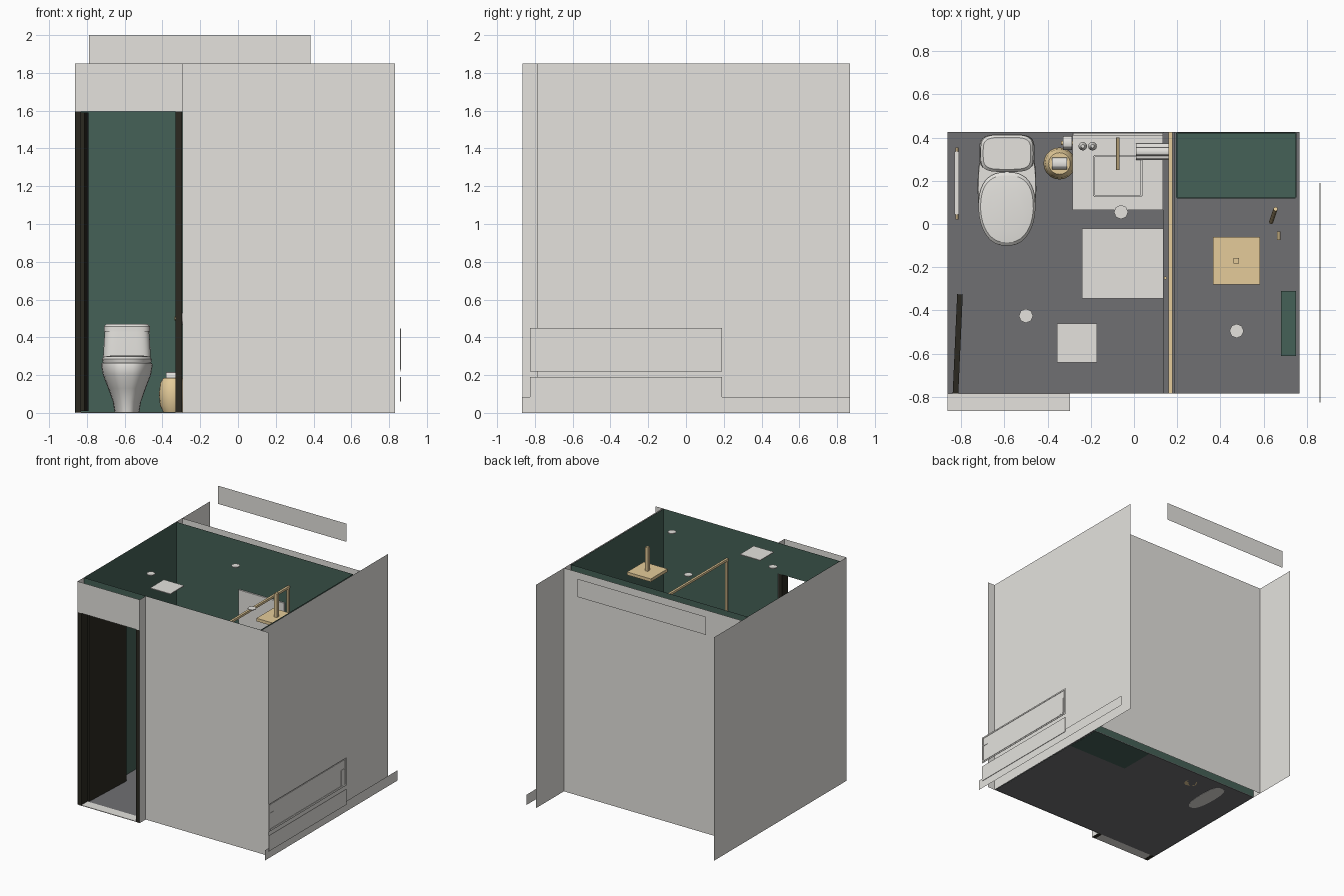
import bpy, bmesh, math
from mathutils import Vector

if "Cube" in bpy.data.objects:
    bpy.data.objects.remove(bpy.data.objects["Cube"])


def material(name, r, g, b):
    m = bpy.data.materials.new(name)
    m.diffuse_color = (r, g, b, 1)
    m.use_nodes = True
    m.node_tree.nodes["Principled BSDF"].inputs["Base Color"].default_value = (r, g, b, 1)
    return m


WHITE = material("off_white", .78, .765, .73)
GREEN = material("green_tile", .06, .12, .095)
GREY = material("floor_grey", .16, .16, .168)
DARK = material("dark_frame", .024, .022, .015)
GOLD = material("brushed_gold", .78, .6, .32)


def finish(name, bm, mat, smooth=False):
    bmesh.ops.recalc_face_normals(bm, faces=bm.faces)
    mesh = bpy.data.meshes.new(name)
    bm.to_mesh(mesh)
    bm.free()
    mesh.materials.append(mat)
    ob = bpy.data.objects.new(name, mesh)
    bpy.context.collection.objects.link(ob)
    if smooth:
        bpy.ops.object.select_all(action='DESELECT')
        ob.select_set(True)
        bpy.context.view_layer.objects.active = ob
        bpy.ops.object.shade_smooth_by_angle()
    return ob


def box(name, mat, x, y, z):
    """Box from (min, max) pairs."""
    bm = bmesh.new()
    bmesh.ops.create_cube(bm, size=1)
    for v in bm.verts:
        v.co = Vector([(a + b) / 2 + c * (b - a) for c, (a, b) in zip(v.co, (x, y, z))])
    return finish(name, bm, mat)


def sheet(name, mat, axis, at, a, b):
    """Flat wall panel across the given axis."""
    bm = bmesh.new()
    corners = []
    for i, j in ((0, 0), (1, 0), (1, 1), (0, 1)):
        co = [a[i], b[j]]
        co.insert(axis, at)
        corners.append(bm.verts.new(co))
    bm.faces.new(corners)
    return finish(name, bm, mat)


def loft(name, mat, rings, n=32, smooth=True, power=1, taper=0):
    """Skin of rings (cx, cy, z, rx, ry); power squares them, taper narrows the front."""
    bm = bmesh.new()
    rows = []
    for cx, cy, z, rx, ry in rings:
        row = []
        for i in range(n):
            c, s = math.cos(math.tau * i / n), math.sin(math.tau * i / n)
            dx = rx * math.copysign(abs(c) ** power, c) * (1 + taper * min(s, 0))
            row.append(bm.verts.new((cx + dx, cy + ry * math.copysign(abs(s) ** power, s), z)))
        rows.append(row)
    for lo, hi in zip(rows, rows[1:]):
        for i in range(n):
            j = (i + 1) % n
            bm.faces.new((lo[i], lo[j], hi[j], hi[i]))
    bm.faces.new(rows[0])
    bm.faces.new(rows[-1])
    return finish(name, bm, mat, smooth)


def rod(name, mat, p, q, r, n=12):
    bm = bmesh.new()
    p, q = Vector(p), Vector(q)
    bmesh.ops.create_cone(bm, cap_ends=True, segments=n, radius1=r, radius2=r, depth=(q - p).length)
    bm.transform((q - p).to_track_quat('Z', 'Y').to_matrix().to_4x4())
    bmesh.ops.translate(bm, verts=bm.verts, vec=(p + q) / 2)
    return finish(name, bm, mat, True)


L, R, RO, WING = -.863, .755, .765, .83   # left wall, right lining, right outer wall, front wing
F, FB, B, BO = -.785, -.865, .425, .505   # front, door bay, back lining, back outer
END, TOP, DOOR, JAMB = .868, 1.85, 1.595, -.295

# Floor and outer shell
box("floor", GREY, (L, RO), (F, B), (.001, .006))
box("threshold", WHITE, (L, JAMB), (FB, F), (.001, .006))
sheet("left_outer_wall", WHITE, 0, L - .002, (FB, END), (0, TOP))
sheet("right_outer_wall", WHITE, 0, RO, (F, END), (0, TOP))
sheet("back_outer_wall", WHITE, 1, BO, (L, RO), (0, TOP))
sheet("front_outer_wall", WHITE, 1, F - .002, (JAMB, WING), (0, TOP))
sheet("bay_lintel", WHITE, 1, FB, (L, JAMB), (DOOR, TOP))
sheet("bay_soffit", WHITE, 2, DOOR, (L, JAMB), (FB, F))
sheet("bay_side", WHITE, 0, JAMB, (FB, F), (0, TOP))

# Tiled lining
sheet("left_lining", GREEN, 0, L + .002, (F, B), (0, TOP))
sheet("right_lining", GREEN, 0, R, (F, B), (0, TOP))
sheet("back_lining", GREEN, 1, B, (L, R), (0, TOP))
sheet("front_lining", GREEN, 1, F + .002, (JAMB, R), (0, TOP))
sheet("over_door_lining", GREEN, 1, F + .002, (L, JAMB), (DOOR, TOP))

# Outside panels
sheet("back_upper_panel", WHITE, 1, END, (-.79, .385), (TOP, 2))
sheet("right_skirting", WHITE, 0, .856, (-.868, END), (0, .085))
box("lower_side_panel", WHITE, (.858, .862), (-.825, .19), (.06, .19))
box("upper_side_panel", WHITE, (.858, .861), (-.825, .19), (.22, .45))
for z in (.235, .44):
    box("side_panel_trim", WHITE, (.861, .864), (-.81, .175), (z - .004, z + .004))
for y in (-.81, .175):
    box("side_panel_trim", WHITE, (.861, .864), (y - .004, y + .004), (.235, .44))
box("side_panel_switch", WHITE, (.861, .864), (.12, .167), (.24, .37))
box("side_panel_mark", WHITE, (.861, .864), (-.81, -.76), (.366, .372))

# Door frame and open door
box("left_jamb", DARK, (L + .004, -.83), (FB, F), (0, DOOR))
box("right_jamb", DARK, (-.33, JAMB - .002), (FB, F), (0, DOOR))
door = box("open_door", DARK, (-.013, .013), (0, .46), (.01, DOOR - .005))
door.location = (-.826, F, 0)
door.rotation_euler.z = -.045

# Ceiling lamps and vent
for x, y in ((-.06, .055), (-.5, -.425), (.475, -.495)):
    loft("ceiling_lamp", WHITE, [(x, y, 1.84, .033, .033), (x, y, 1.846, .033, .033)], 8, False)
box("ceiling_vent", WHITE, (-.357, -.172), (-.64, -.46), (1.84, 1.846))

# Toilet
tx, ty = -.588, .157
loft("toilet_bowl", WHITE, [
    (tx, .18, 0, .065, .19), (tx, .18, .06, .075, .2), (tx, .17, .13, .1, .22),
    (tx, ty, .2, .127, .25), (tx, ty, .25, .136, .257), (tx, ty, .265, .133, .252)],
    40, power=.72, taper=.12)
loft("toilet_lid", WHITE, [
    (tx, .07, .266, .128, .165), (tx, .07, .285, .132, .17), (tx, .07, .298, .122, .155),
    (tx, .07, .304, .08, .1)], 40, power=.78, taper=.15)
loft("toilet_tank", WHITE, [
    (tx, .33, .25, .128, .085), (tx, .33, .34, .124, .085), (tx, .33, .43, .118, .082)],
    40, power=.5)
loft("tank_lid", WHITE, [
    (tx, .327, .43, .122, .086), (tx, .327, .458, .122, .086), (tx, .327, .47, .11, .074)],
    40, power=.5)

# Basket with paper roll
bx, by = -.345, .28
loft("basket", GOLD, [(bx, by, .001, .05, .05), (bx, by, .04, .068, .068), (bx, by, .1, .074, .074),
                      (bx, by, .16, .066, .066), (bx, by, .185, .05, .05)], 20)
rod("paper_roll", WHITE, (bx - .035, by, .19), (bx + .035, by, .19), .027)

# Vanity with basin, tap, mirror and accessories
vx, vy, vz = (-.285, .135), (.065, .42), .62
box("vanity_cabinet", WHITE, vx, vy, (.3, vz - .02))
box("vanity_top", WHITE, vx, vy, (vz - .02, vz))
box("basin_floor", WHITE, (-.185, .035), (.13, .315), (vz, vz + .003))
for x in (-.185, .035):
    box("basin_side", WHITE, (x - .004, x + .004), (.13, .315), (vz, vz + .02))
for y in (.13, .315):
    box("basin_rim", WHITE, (-.185, .035), (y - .004, y + .004), (vz, vz + .02))
rod("tap_stem", GOLD, (-.075, .385, vz), (-.075, .385, vz + .16), .009)
rod("tap_spout", GOLD, (-.075, .4, vz + .16), (-.075, .25, vz + .15), .009)
for x in (-.237, -.192):
    loft("toiletry_bottle", WHITE, [(x, .36, vz, .02, .02), (x, .36, vz + .07, .02, .02),
                                    (x, .36, vz + .1, .008, .008)], 12)
for y, z in ((.315, .02), (.353, .02), (.334, .055)):
    rod("rolled_towel", WHITE, (.01, y, vz + z), (.165, y, vz + z), .02)
box("mirror", WHITE, (-.28, .135), (.408, .42), (.85, 1.45))
rod("paper_holder", GOLD, (-.337, .375, .5), (-.285, .375, .5), .01)
rod("spare_roll", WHITE, (-.328, .375, .5), (-.288, .375, .5), .032)
box("bath_mat", WHITE, (-.24, .135), (-.345, -.02), (.006, .016))

# Towel rail on the left wall
rod("towel_rail", GOLD, (-.82, .02, .85), (-.82, .355, .85), .007)
box("hanging_towel", WHITE, (-.83, -.81), (.045, .335), (.6, .86))

# Shower screen frame
box("shower_curb", GREY, (.135, .19), (F, B), (.006, .03))
for z in (.03, 1.58):
    box("screen_rail", GOLD, (.16, .178), (F, B), (z, z + .018))
for y in (F + .004, B - .022):
    box("screen_post", GOLD, (.16, .178), (y, y + .016), (.03, 1.58))
rod("screen_handle", GOLD, (.145, -.25, .7), (.145, -.25, .9), .007)

# Shower head, mixer and hand shower
box("shower_head", GOLD, (.365, .582), (-.28, -.06), (1.625, 1.65))
box("shower_stem", GOLD, (.46, .486), (-.183, -.157), (1.65, 1.845))
rod("hand_shower", GOLD, (.635, .01, .75), (.655, .07, .95), .01)
rod("mixer", GOLD, (.67, -.075, .75), (.67, -.035, .75), .009)

# Shower bench with raised edge, and wall shelf
sx, sy, sz = (.198, .748), (.122, .422), .35
box("shower_bench", GREEN, sx, sy, (0, sz))
for x in sx:
    box("bench_edge", GREEN, (x - .004, x + .004), sy, (sz - .02, sz + .012))
for y in sy:
    box("bench_edge", GREEN, sx, (y - .004, y + .002), (sz - .02, sz + .012))
box("wall_shelf", GREEN, (.68, .75), (-.61, -.31), (.75, 1.1))
